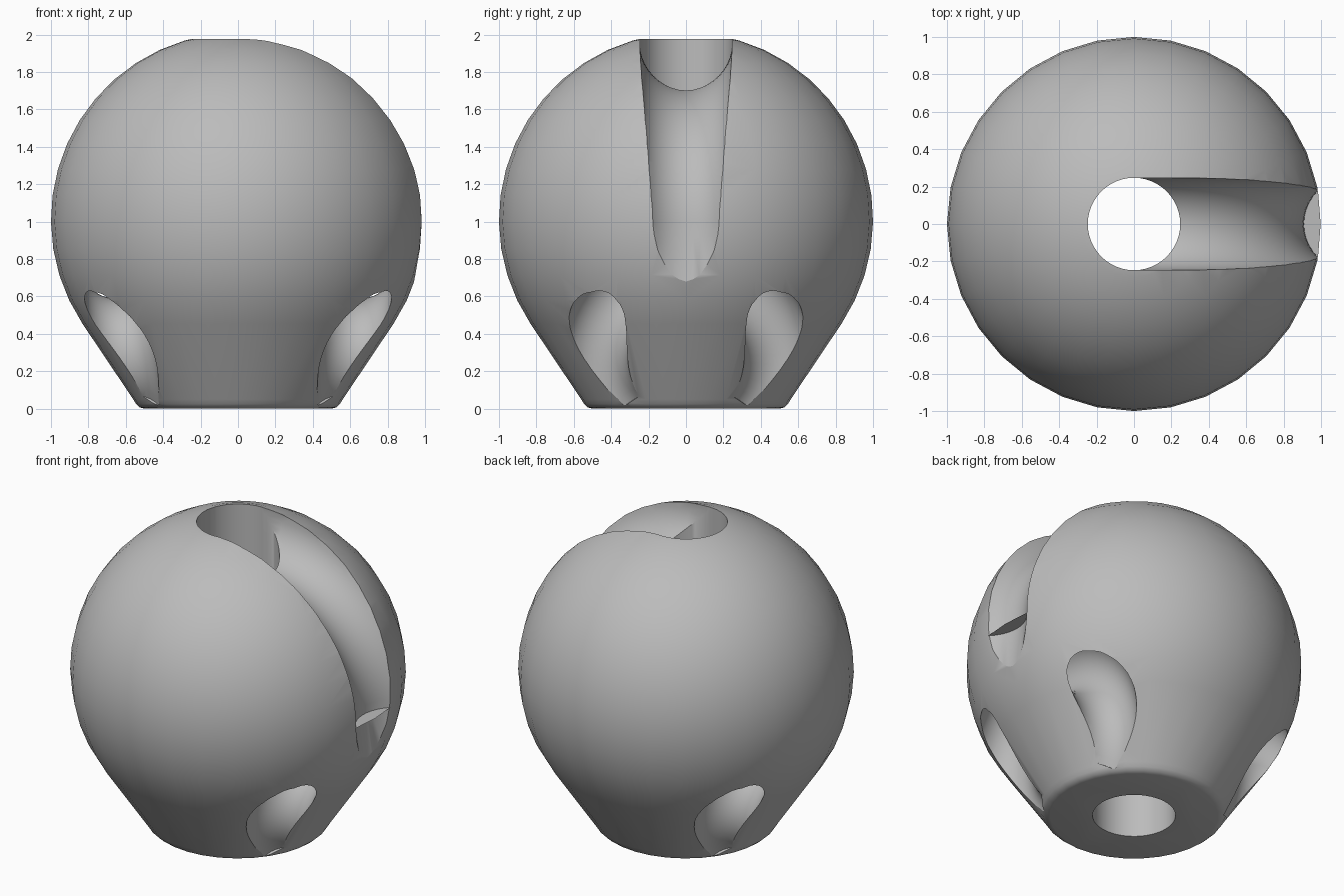
import bpy, bmesh
from math import sin, cos, radians, pi, asin
from mathutils import Vector

cube = bpy.data.objects.get("Cube")
if cube:
    bpy.data.objects.remove(cube, do_unlink=True)

grey = bpy.data.materials.new("plain grey")
grey.use_nodes = True
grey.diffuse_color = (0.5, 0.5, 0.5, 1)
grey.node_tree.nodes["Principled BSDF"].inputs["Base Color"].default_value = (0.5, 0.5, 0.5, 1)

SEGMENTS = 32
CENTRE = 1.01      # height of the ball centre
BORE = 0.247       # radius of bore and groove


def make_object(name, bm):
    mesh = bpy.data.meshes.new(name)
    bm.to_mesh(mesh)
    bm.free()
    mesh.materials.append(grey)
    obj = bpy.data.objects.new(name, mesh)
    bpy.context.collection.objects.link(obj)
    return obj


def skin(name, rings):
    """Join equal rings of points, anticlockwise about the path, into a capped solid."""
    bm = bmesh.new()
    loops = [[bm.verts.new(p) for p in ring] for ring in rings]
    n = len(loops[0])
    for a, b in zip(loops, loops[1:]):
        for i in range(n):
            j = (i + 1) % n
            bm.faces.new((a[i], a[j], b[j], b[i]))
    bm.faces.new(loops[0][::-1])
    bm.faces.new(loops[-1])
    return make_object(name, bm)


def lathe(name, profile):
    turns = [2 * pi * i / SEGMENTS for i in range(SEGMENTS)]
    return skin(name, [[(r * cos(t), r * sin(t), z) for t in turns] for r, z in profile])


def tube(name, path, radius, side, sides=40):
    """Sweep a circle along a flat path whose plane is normal to side."""
    rings = []
    for i, p in enumerate(path):
        tangent = (path[min(i + 1, len(path) - 1)] - path[max(i - 1, 0)]).normalized()
        normal = tangent.cross(side)
        turns = [2 * pi * k / sides for k in range(sides)]
        rings.append([p + radius * (cos(t) * side + sin(t) * normal) for t in turns])
    return skin(name, rings)


def cut(target, cutter):
    """Subtract the cutter, with the first solver that gives a changed solid."""
    before = len(target.data.polygons)
    mod = target.modifiers.new("cut", "BOOLEAN")
    mod.operation = "DIFFERENCE"
    mod.object = cutter
    for solver in ("MANIFOLD", "FLOAT"):
        mod.solver = solver
        graph = bpy.context.evaluated_depsgraph_get()
        graph.update()
        mesh = bpy.data.meshes.new_from_object(target.evaluated_get(graph))
        if len(mesh.polygons) not in (0, before):
            target.data = mesh
            break
    target.modifiers.remove(mod)
    bpy.data.objects.remove(cutter, do_unlink=True)


# Ball on a tapered foot with a rounded lower edge
profile = [(0.5, 0), (0.525, 0.007), (0.545, 0.025), (0.56, 0.05)]
for k in range(15):
    a = radians(-33.75 + 8.25 * k)
    profile.append((cos(a), CENTRE + sin(a)))
profile.append((0.1, CENTRE + 0.995))
body = lathe("ball_body", profile)

# Bore straight through the middle
up = Vector((0, 0, 1))
cut(body, tube("bore_cutter", [up * -0.2, up * 2.3], BORE, Vector((1, 0, 0)), 48))

# Groove from the bore over the top and down the left side
bend = Vector((0.15, 0, 0.95))
path = [Vector((0.02, 0, 1.955))]
for k in range(25):
    a = radians(90 - 90 * k / 24)
    path.append(bend + Vector((1.005 * cos(a), 0, 1.005 * sin(a))))
path.append(Vector((1.225, 0, 0.42)))
cut(body, tube("groove_cutter", path, BORE, Vector((0, 1, 0))))

# Arched cord tunnels, one on each side
for s in (-1, 1):
    rise = Vector((s * sin(radians(5)), 0, cos(radians(5))))
    across = Vector((0, 1, 0))
    middle = Vector((s * 0.615, 0, 0.28))
    arch = []
    for k in range(41):
        a = radians(-40 + 260 * k / 40)
        arch.append(middle + 0.49 * (cos(a) * across + sin(a) * rise))
    cut(body, tube("tunnel_cutter", arch, 0.178, across.cross(rise).normalized()))

# Thin web across the groove, between its arc and the ball surface
start = asin(0.178 / BORE)
bm = bmesh.new()
points = [(0.998, 0, 0.95)]
for k in range(13):
    a = start - 2 * start * k / 12
    points.append((1.155 - BORE * cos(a), BORE * sin(a), 0.95))
bm.faces.new([bm.verts.new(p) for p in points])
make_object("groove_web", bm)

bpy.ops.object.select_all(action="DESELECT")
body.select_set(True)
bpy.context.view_layer.objects.active = body
bpy.ops.object.shade_smooth_by_angle(angle=radians(30))
